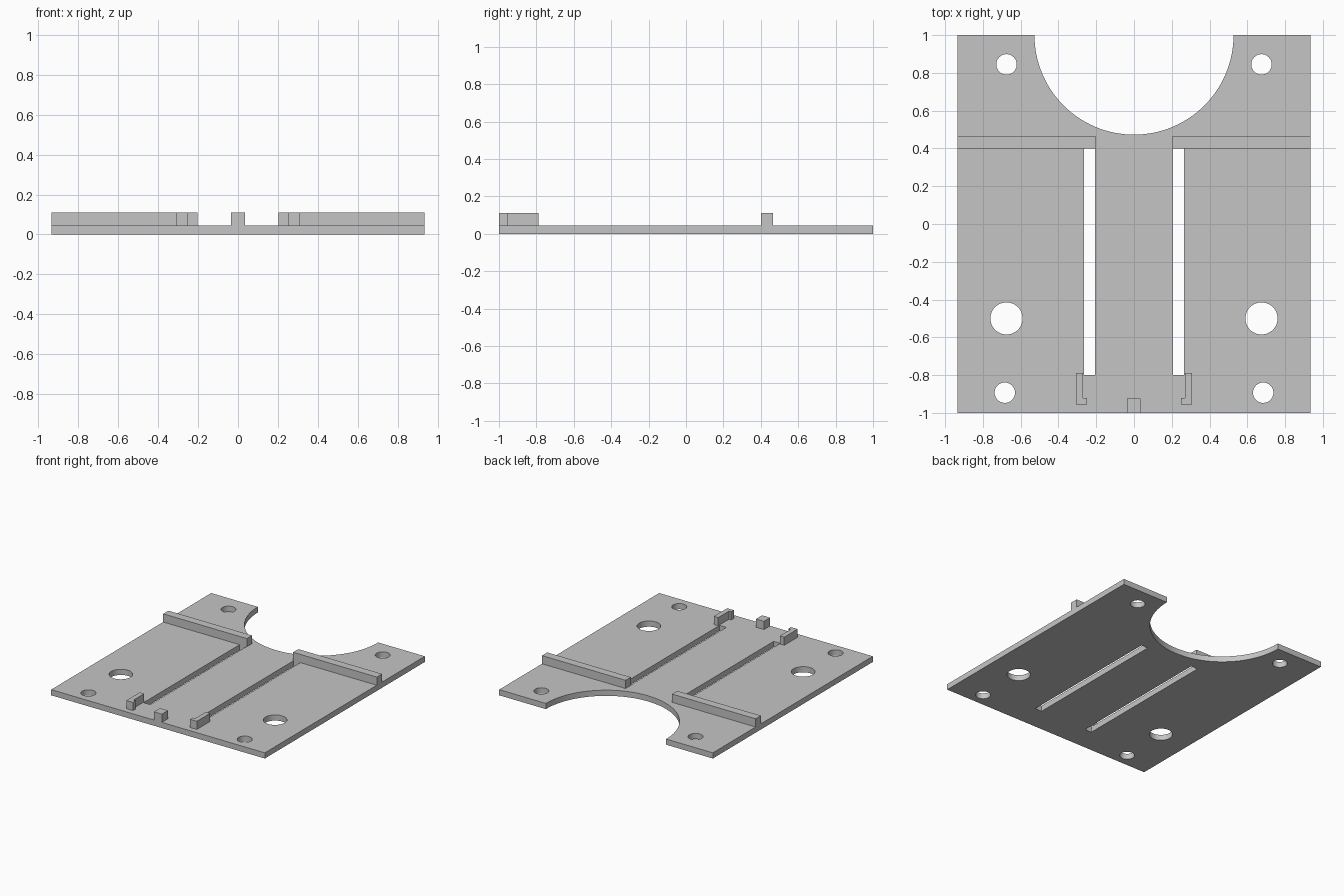
import bpy
import bmesh
from math import cos, sin, pi, radians

cube = bpy.data.objects.get("Cube")
if cube:
    bpy.data.objects.remove(cube, do_unlink=True)

HALF_W = 0.935      # half width of the plate
PLATE_H = 0.045     # plate thickness
TOP = 0.11          # top of the raised parts
NOTCH_R = 0.527     # round cut-out in the back edge

grey = bpy.data.materials.new("mid grey")
grey.use_nodes = True
GREY = (0.56, 0.56, 0.56, 1)
grey.diffuse_color = GREY
grey.node_tree.nodes["Principled BSDF"].inputs["Base Color"].default_value = GREY


def arc(x, y, r, start, end, steps):
    """Points along an arc, without the end point."""
    angles = [start + (end - start) * i / steps for i in range(steps)]
    return [(x + r * cos(a), y + r * sin(a)) for a in angles]


def circle(x, y, r):
    return arc(x, y, r, 0, 2 * pi, 48)


def rect(x0, x1, y0, y1):
    return [(x0, y0), (x1, y0), (x1, y1), (x0, y1)]


def mirrored(points):
    return [(-x, y) for x, y in points]


def slab(name, loops, z0, z1):
    """Solid from an outline (first loop) with optional holes."""
    bm = bmesh.new()
    edges = []
    for loop in loops:
        verts = [bm.verts.new((x, y, z0)) for x, y in loop]
        edges += [bm.edges.new((a, b)) for a, b in zip(verts, verts[1:] + verts[:1])]
    bmesh.ops.triangle_fill(bm, edges=edges, use_beauty=True, normal=(0, 0, 1))
    new = bmesh.ops.extrude_face_region(bm, geom=bm.faces[:])["geom"]
    top = [v for v in new if isinstance(v, bmesh.types.BMVert)]
    bmesh.ops.translate(bm, verts=top, vec=(0, 0, z1 - z0))
    bmesh.ops.recalc_face_normals(bm, faces=bm.faces[:])
    mesh = bpy.data.meshes.new(name)
    bm.to_mesh(mesh)
    bm.free()
    mesh.materials.append(grey)
    obj = bpy.data.objects.new(name, mesh)
    bpy.context.collection.objects.link(obj)
    return obj


# Base plate: round notch at the back, screw holes, large holes and long slots
outline = [(-HALF_W, 1), (-HALF_W, -1), (HALF_W, -1), (HALF_W, 1)]
outline += arc(0, 1, NOTCH_R, 0, -pi, 64) + [(-NOTCH_R, 1)]
cuts = [
    circle(0.675, 0.845, 0.054),
    circle(0.675, -0.5, 0.085),
    circle(0.684, -0.893, 0.054),
    rect(0.207, 0.266, -0.8, 0.4),
]
plate = slab("base_plate", [outline] + cuts + [mirrored(c) for c in cuts], 0, PLATE_H)

# Rails and L-shaped corner clips on both sides
rail = rect(0.203, HALF_W, 0.4, 0.465)
clip = [(0.25, -0.955), (0.308, -0.955), (0.308, -0.788),
        (0.27, -0.788), (0.27, -0.922), (0.25, -0.922)]
for part, shape in (("rail", rail), ("corner_clip", clip)):
    slab("left_" + part, [shape], PLATE_H, TOP)
    slab("right_" + part, [mirrored(shape)], PLATE_H, TOP)

# Small stop block on the front edge
slab("front_stop", [rect(-0.036, 0.034, -1, -0.924)], PLATE_H, TOP)

# Smooth hole walls, crisp edges
bpy.ops.object.select_all(action="DESELECT")
plate.select_set(True)
bpy.context.view_layer.objects.active = plate
bpy.ops.object.shade_smooth_by_angle(angle=radians(30))
